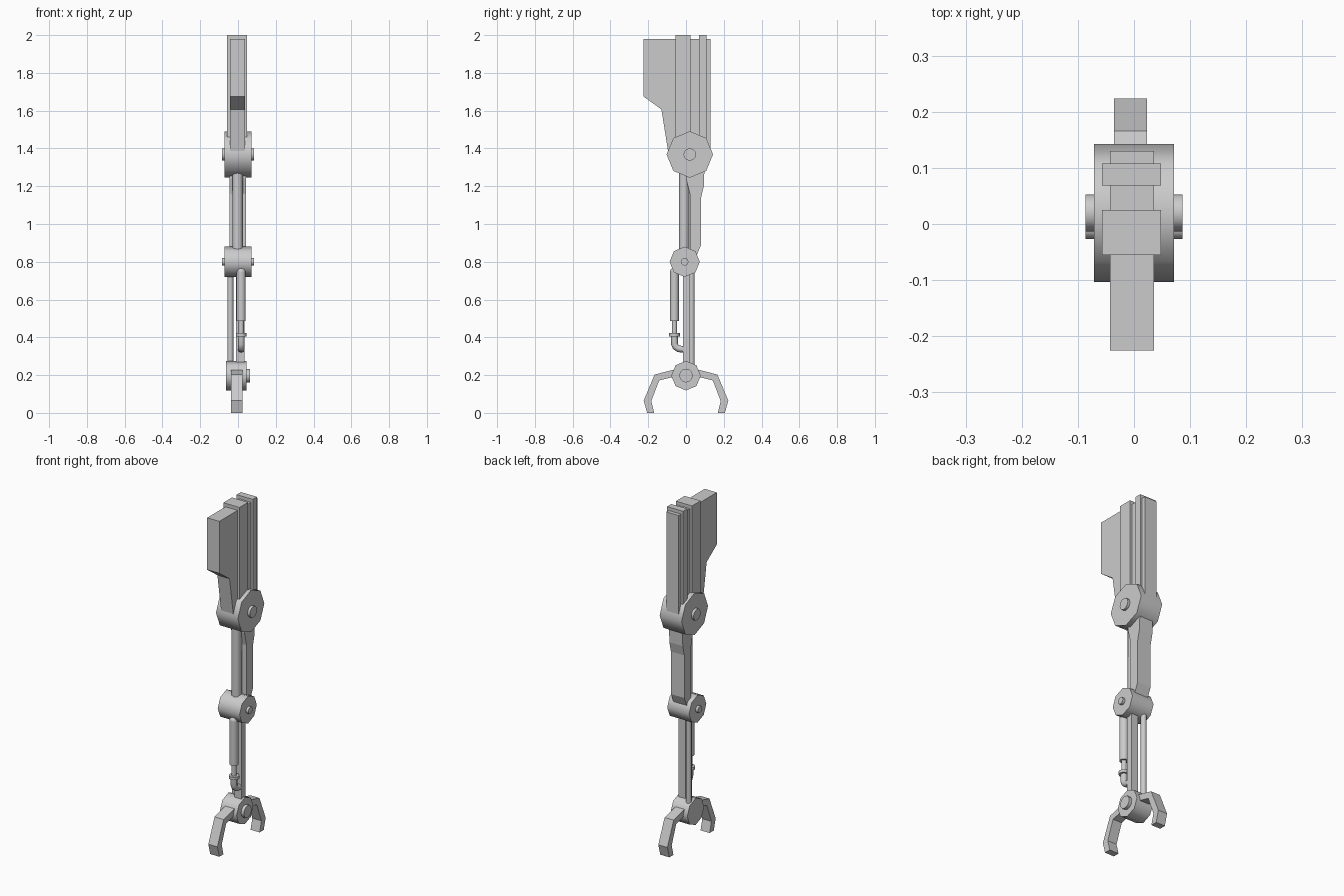
import bpy, bmesh, math
from mathutils import Vector

if "Cube" in bpy.data.objects:
    bpy.data.objects.remove(bpy.data.objects["Cube"])


def smooth(ob, angle=50):
    bpy.ops.object.select_all(action='DESELECT')
    ob.select_set(True)
    bpy.context.view_layer.objects.active = ob
    bpy.ops.object.shade_smooth_by_angle(angle=math.radians(angle))


def plate(name, pts, x0, x1):
    """Extrude a (y, z) outline from x0 to x1."""
    bm = bmesh.new()
    face = bm.faces.new([bm.verts.new((x0, y, z)) for y, z in pts])
    ext = bmesh.ops.extrude_face_region(bm, geom=[face])
    verts = [v for v in ext['geom'] if isinstance(v, bmesh.types.BMVert)]
    bmesh.ops.translate(bm, verts=verts, vec=(x1 - x0, 0, 0))
    bmesh.ops.recalc_face_normals(bm, faces=bm.faces)
    me = bpy.data.meshes.new(name)
    bm.to_mesh(me)
    bm.free()
    ob = bpy.data.objects.new(name, me)
    bpy.context.collection.objects.link(ob)
    return ob


def bar(name, x0, x1, y0, y1, z0, z1):
    return plate(name, [(y0, z0), (y1, z0), (y1, z1), (y0, z1)], x0, x1)


def rod(name, a, b, r, sides=8):
    a, b = Vector(a), Vector(b)
    bpy.ops.mesh.primitive_cylinder_add(vertices=sides, radius=r, depth=(b - a).length,
                                        location=(a + b) / 2)
    ob = bpy.context.object
    ob.name = name
    ob.rotation_euler = (b - a).to_track_quat('Z', 'Y').to_euler()
    smooth(ob)
    return ob


def joint(name, y, z, r, x0, x1, pin_r, p0, p1):
    """Eight-sided hub with a pin through it, both along x."""
    rod(name + "_hub", (x0, y, z), (x1, y, z), r)
    rod(name + "_pin", (p0, y, z), (p1, y, z), pin_r, 12)


# Joints
joint("shoulder", 0.02, 1.368, 0.123, -0.071, 0.071, 0.033, -0.086, 0.086)
joint("elbow", -0.007, 0.80, 0.08, -0.071, 0.071, 0.02, -0.086, 0.086)
joint("wrist", 0.0, 0.197, 0.078, -0.063, 0.045, 0.036, -0.02, 0.063)

# Upper arm: core blade with two thicker strips
plate("upper_arm_blade", [(-0.225, 1.98), (-0.225, 1.675), (-0.13, 1.607), (-0.095, 1.385),
                          (0.13, 1.385), (0.13, 1.98)], -0.043, 0.036)
bar("upper_arm_strip_front", -0.057, 0.048, -0.055, 0.025, 1.38, 2.0)
bar("upper_arm_strip_back", -0.057, 0.048, 0.069, 0.108, 1.38, 2.0)

# Forearm: front rod and cranked back plate
rod("forearm_rod", (-0.002, -0.01, 0.82), (-0.002, -0.01, 1.32), 0.028)
plate("forearm_back_plate", [(0.0, 1.28), (0.0, 1.24), (0.02, 1.16), (0.02, 0.83), (0.05, 0.82),
                             (0.08, 0.89), (0.08, 1.14), (0.094, 1.20), (0.098, 1.30)],
      -0.045, 0.042)

# Lower arm: square bar and thin rod
bar("lower_arm_bar", -0.01, 0.034, -0.016, 0.02, 0.22, 0.78)
rod("lower_arm_rod", (-0.04, 0.03, 0.22), (-0.04, 0.03, 0.78), 0.0155)

# Piston in front of the lower arm
px, py = 0.017, -0.061
rod("piston_sleeve", (px, py, 0.487), (px, py, 0.745), 0.024, 12)
bpy.ops.mesh.primitive_uv_sphere_add(segments=12, ring_count=8, radius=0.024,
                                     location=(px, py, 0.745))
bpy.context.object.name = "piston_cap"
smooth(bpy.context.object)
rod("piston_shaft", (px, py, 0.40), (px, py, 0.50), 0.014, 12)
rod("piston_collar", (px, py, 0.405), (px, py, 0.422), 0.028, 12)

# Bent pipe joining the piston to the bar
cu = bpy.data.curves.new("piston_elbow_pipe", 'CURVE')
cu.dimensions = '3D'
cu.bevel_depth = 0.018
cu.bevel_resolution = 2
cu.use_fill_caps = True
path = [(py, 0.41), (py, 0.365), (py + 0.006, 0.35), (py + 0.022, 0.339), (-0.005, 0.336)]
sp = cu.splines.new('POLY')
sp.points.add(len(path) - 1)
for p, (y, z) in zip(sp.points, path):
    p.co = (px, y, z, 1)
pipe = bpy.data.objects.new("piston_elbow_pipe", cu)
bpy.context.collection.objects.link(pipe)

# Gripper claws, mirrored front to back
for side, s in (("front", -1), ("back", 1)):
    claw = [(0.03, 0.235), (0.075, 0.226), (0.166, 0.203), (0.224, 0.065), (0.206, 0.0),
            (0.168, 0.0), (0.184, 0.062), (0.142, 0.172), (0.03, 0.20)]
    plate("claw_" + side, [(s * y, z) for y, z in claw], -0.036, 0.023)
